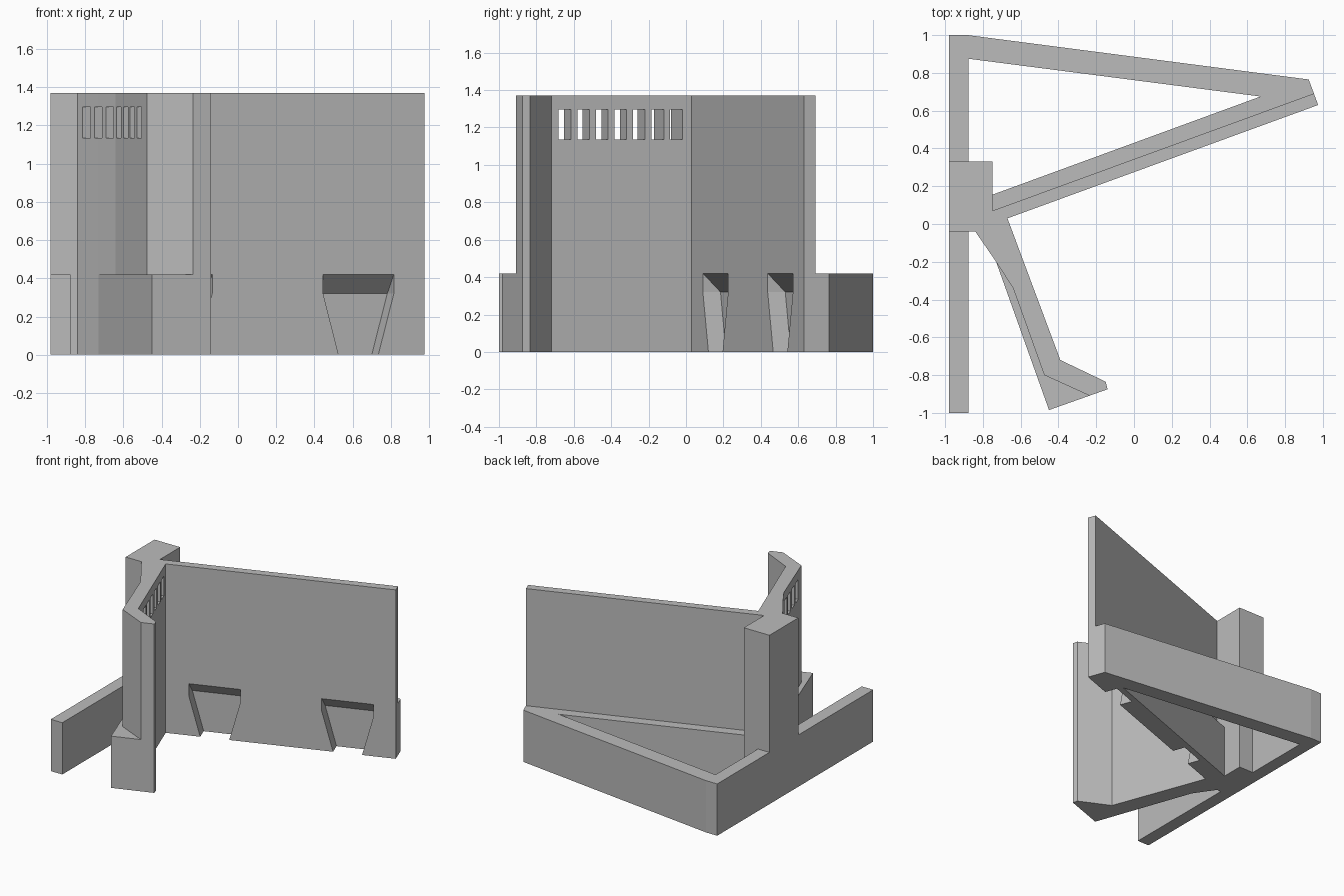
import bpy
import bmesh
from mathutils import Vector

cube = bpy.data.objects.get("Cube")
if cube:
    bpy.data.objects.remove(cube, do_unlink=True)

LOW, TALL = 0.42, 1.37

grey = bpy.data.materials.new("plain_grey")
grey.use_nodes = True
colour = (0.5, 0.5, 0.5, 1)
grey.diffuse_color = colour
grey.node_tree.nodes["Principled BSDF"].inputs["Base Color"].default_value = colour


def loft(name, bottom, top):
    """Solid between two matching rings of points."""
    bm = bmesh.new()
    a = [bm.verts.new(p) for p in bottom]
    b = [bm.verts.new(p) for p in top]
    bm.faces.new(a)
    bm.faces.new(b)
    for i in range(len(a)):
        j = (i + 1) % len(a)
        bm.faces.new((a[i], a[j], b[j], b[i]))
    bmesh.ops.recalc_face_normals(bm, faces=bm.faces)
    mesh = bpy.data.meshes.new(name)
    bm.to_mesh(mesh)
    bm.free()
    mesh.materials.append(grey)
    obj = bpy.data.objects.new(name, mesh)
    bpy.context.collection.objects.link(obj)
    return obj


def prism(name, plan, z0, z1):
    return loft(name, [(x, y, z0) for x, y in plan], [(x, y, z1) for x, y in plan])


# Full plan of all the walls, raised to the tall height
walls = prism("fort_walls", [
    (-0.98, -1), (-0.877, -1), (-0.877, -0.04), (-0.84, -0.04), (-0.73, -0.2),
    (-0.45, -0.985), (-0.14, -0.875), (-0.15, -0.835), (-0.39, -0.72),
    (-0.67, 0.03), (0.975, 0.63), (0.925, 0.765), (-0.88, 1), (-0.98, 1)], 0, TALL)

# Triangular yard, and the areas lowered to the low wall height
cutters = [
    prism("yard_cutter", [(-0.877, 0.875), (0.67, 0.675), (-0.75, 0.155),
                          (-0.75, 0.33), (-0.877, 0.33)], -0.1, 1.6),
    prism("front_rail_cutter", [(-1.1, -1.1), (-0.86, -1.1), (-0.86, -0.04),
                                (-1.1, -0.04)], LOW, 1.6),
    prism("rear_wall_cutter", [(-1.1, 0.33), (-0.75, 0.33), (-0.75, 0.07),
                               (1.1, 0.745), (1.1, 1.1), (-1.1, 1.1)], LOW, 1.6),
    prism("wing_ledge_cutter", [(-0.73, -0.2), (-0.64, -0.34), (-0.475, -0.8),
                                (-0.235, -0.909), (-0.155, -0.945),
                                (-0.6, -1.1), (-0.8, -0.3)], LOW, 1.6),
]

# Tapered recesses along the foot of the long wall
corner = Vector((-0.67, 0.03, 0))
along = Vector((1.645, 0.6, 0)).normalized()
inward = Vector((-along.y, along.x, 0))
up = Vector((0, 0, 1))


def recess_ring(start, depth, head):
    shape = [(0.1, -0.05), (0, 0.32), (0, head), (0.394, head), (0.394, 0.32), (0.294, -0.05)]
    return [corner + along * (start + u) + inward * depth + up * z for u, z in shape]


for start in (0.176, 1.187):
    cutters.append(loft("recess_cutter", recess_ring(start, -0.05, 0.47),
                        recess_ring(start, 0.1, 0.3201)))

# Row of upright slots through the top of the wing wall
run = Vector((0.28, -0.75, 0)).normalized()
out = Vector((-run.y, run.x, 0))
for i in range(7):
    centre = corner + run * ((0.0825 + 0.0992 * i) / -run.y)
    plan = [centre + run * s + out * d
            for s, d in ((-0.035, 0.05), (0.035, 0.05), (0.035, -0.3), (-0.035, -0.3))]
    cutters.append(prism("slot_cutter", [p.xy for p in plan], 1.135, 1.295))

# Carve the walls, then drop the cutters
bpy.context.view_layer.objects.active = walls
for cutter in cutters:
    cutter.hide_render = True
    mod = walls.modifiers.new("carve", "BOOLEAN")
    mod.operation = "DIFFERENCE"
    mod.solver = "EXACT"
    mod.object = cutter
    bpy.ops.object.modifier_apply(modifier=mod.name)
    bpy.data.objects.remove(cutter, do_unlink=True)
